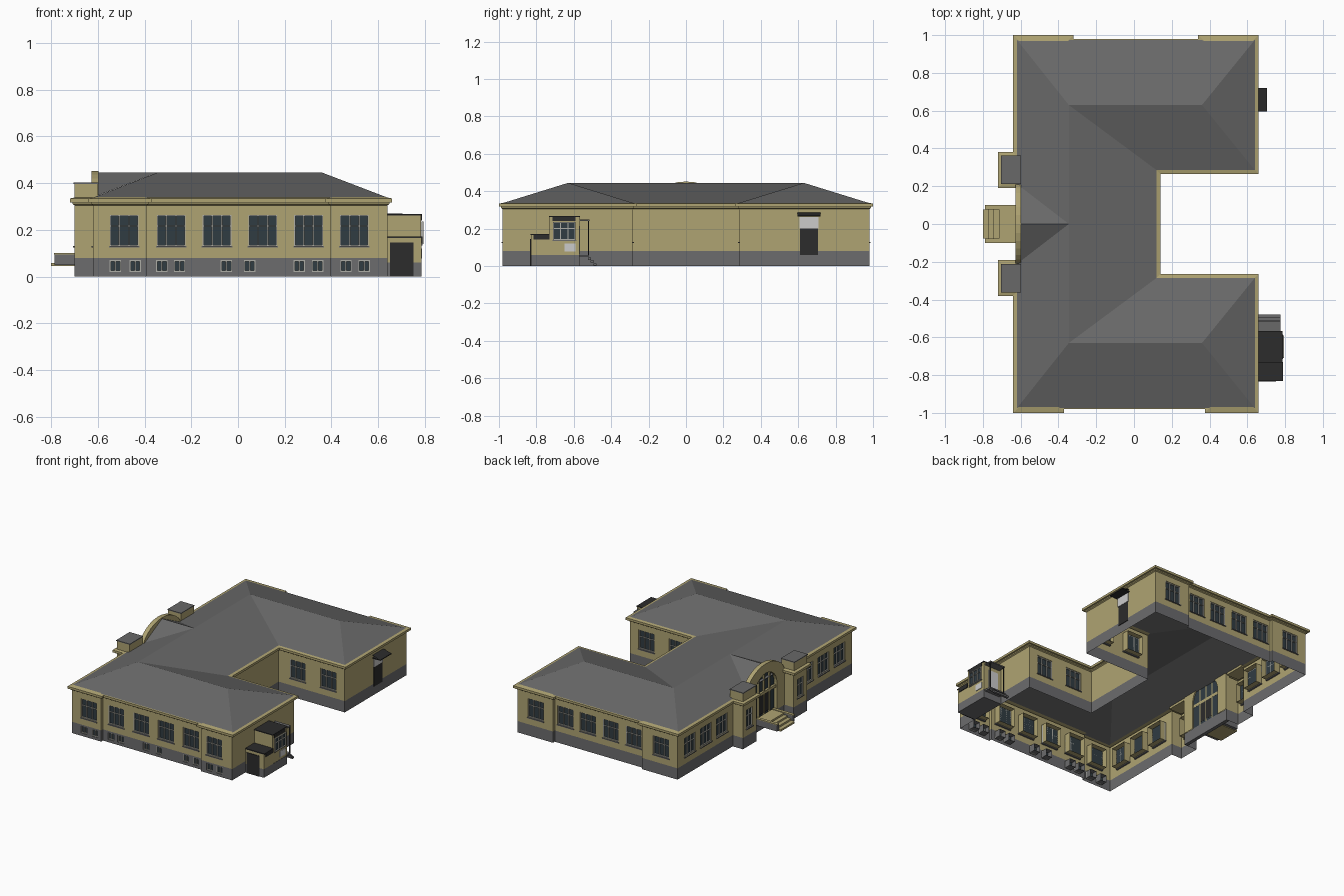
import bpy, bmesh, math
from mathutils import Matrix, Vector

if "Cube" in bpy.data.objects:
    bpy.data.objects.remove(bpy.data.objects["Cube"])

COLORS = {"tan": (.43, .37, .17), "base": (.15, .15, .155), "roof": (.14, .14, .14), "glass": (.03, .045, .055),
          "dark": (.025, .025, .025), "frame": (.42, .42, .38), "white": (.75, .75, .72)}
MATS = {}
for key, c in COLORS.items():
    MATS[key] = bpy.data.materials.new(key)
    MATS[key].diffuse_color = (*c, 1)
parts = {}


def mesh(name, color):
    return parts.setdefault(name, (bmesh.new(), color))[0]


def face(name, color, pts):
    bm = mesh(name, color)
    return bm.faces.new([bm.verts.new(p) for p in pts])


def box(name, color, x0, x1, y0, y1, z0, z1, mat=Matrix()):
    bm = mesh(name, color)
    v = [bm.verts.new(mat @ Vector((x, y, z))) for x in (x0, x1) for y in (y0, y1) for z in (z0, z1)]
    fs = [bm.faces.new([v[i] for i in q]) for q in
          ((0, 1, 3, 2), (4, 6, 7, 5), (0, 4, 5, 1), (2, 3, 7, 6), (0, 2, 6, 4), (1, 5, 7, 3))]
    bmesh.ops.recalc_face_normals(bm, faces=fs)


def frame_matrix(p0, p1):
    # local x runs along the wall, local y points outward
    d = (Vector(p1) - Vector(p0)).normalized()
    return Matrix(((d.x, d.y, 0, p0[0]), (d.y, -d.x, 0, p0[1]), (0, 0, 1, 0), (0, 0, 0, 1)))


def window(m, u, w, z0, z1, lights, transom=True, depth=-.012):
    a, b, t = u - w / 2, u + w / 2, .005
    face("window_glass", "glass", [m @ Vector(p) for p in
         ((a, depth, z0), (b, depth, z0), (b, depth, z1), (a, depth, z1))])

    def bar(x0, x1, y0, y1):
        box("window_frames", "frame", x0, x1, depth, depth + .008, y0, y1, m)
    bar(a, a + t, z0, z1)
    bar(b - t, b, z0, z1)
    bar(a, b, z0, z0 + t)
    bar(a, b, z1 - t, z1)
    for i in range(1, lights):
        c = a + w * i / lights
        bar(c - t * .6, c + t * .6, z0, z1)
    if transom:
        zt = z0 + .64 * (z1 - z0)
        bar(a, b, zt - .002, zt + .002)
        box("window_sills", "base", a - .004, b + .004, depth, .006, z0 - .006, z0, m)


def wall(p0, p1, wins, zmax=.325):
    m, length = frame_matrix(p0, p1), math.dist(p0, p1)
    holes = [(u - w / 2, u + w / 2, a, b) for u, w, a, b in wins]
    us = sorted({0, length, *[h[0] for h in holes], *[h[1] for h in holes]})
    zs = sorted({0, .08, zmax, *[h[2] for h in holes], *[h[3] for h in holes]})
    for u0, u1 in zip(us, us[1:]):
        for z0, z1 in zip(zs, zs[1:]):
            cu, cz = (u0 + u1) / 2, (z0 + z1) / 2
            if any(h[0] < cu < h[1] and h[2] < cz < h[3] for h in holes):
                continue
            nm = ("foundation", "base") if cz < .08 else ("walls", "tan")
            face(*nm, [m @ Vector(p) for p in ((u0, 0, z0), (u1, 0, z0), (u1, 0, z1), (u0, 0, z1))])
    for (u, w, z0, z1), (a, b, _, _) in zip(wins, holes):
        nm = ("foundation", "base") if z0 < .08 else ("walls", "tan")
        ring = [(a, z0), (b, z0), (b, z1), (a, z1)]
        for (ua, za), (ub, zb) in zip(ring, ring[1:] + ring[:1]):
            face(*nm, [m @ Vector(p) for p in ((ua, 0, za), (ua, -.05, za), (ub, -.05, zb), (ub, 0, zb))])
        window(m, u, w, z0, z1, 2 if w < .1 else 3, z0 > .08)


# Outer wall path with the window centres on the segment that follows each corner
X = .62
path = [((-X, -.21), []), ((-.70, -.21), [-.285]), ((-.70, -.36), []), ((-X, -.36), [-.48, -.66, -.84]),
        ((-X, -.98), [-.487]), ((-.39, -.98), []), ((-.39, -.96), [-.286, -.09, .106, .302]),
        ((.395, -.96), []), ((.395, -.98), [.498]), ((.64, -.98), []), ((.64, -.285), [.51, .27]),
        ((.12, -.285), []), ((.12, .285), [.27, .51]), ((.64, .285), []), ((.64, .98), [.495]),
        ((.36, .98), []), ((.36, .96), [.275, .1, -.08, -.26]), ((-.34, .96), []), ((-.34, .98), [-.49]),
        ((-X, .98), [.84, .66, .48]), ((-X, .36), []), ((-.70, .36), [.285]), ((-.70, .21), []), ((-X, .21), [])]
cellar = [-.525, -.44, -.326, -.25, -.05, .05, .262, .341, .462, .54]
pts = [p for p, _ in path]
for (p0, cs), (p1, _) in zip(path, path[1:]):
    ax = 0 if abs(p1[0] - p0[0]) > abs(p1[1] - p0[1]) else 1
    width = .07 if p0[0] == -.70 else .123
    wins = [(abs(c - p0[ax]), width, .13, .264) for c in cs]
    if ax == 0 and p0[1] < -.9:
        wins += [(c - p0[0], .048, .02, .07) for c in cellar if p0[0] < c < p1[0]]
    wall(p0, p1, wins)


# Cornice swept along the wall path with mitred corners
def offset(points, d):
    out = []
    for i, p in enumerate(points):
        ns = []
        for a, b in ((i - 1, i), (i, i + 1)):
            if a >= 0 and b < len(points):
                e = (Vector(points[b]) - Vector(points[a])).normalized()
                ns.append(Vector((e.y, -e.x)))
        n = ns[0] if len(ns) == 1 else ns[0] + ns[1]
        out.append(Vector(p) + n * d)
    return out


profile = [(0, .305), (.008, .31), (.008, .318), (.02, .318), (.02, .334), (-.01, .34)]
rings = [[(*q, z) for q in offset(pts, d)] for d, z in profile]
for r0, r1 in zip(rings, rings[1:]):
    for i in range(len(pts) - 1):
        face("cornice", "tan", (r0[i], r0[i + 1], r1[i + 1], r1[i]))

# Hipped roof over the U plan
E, R = .338, .445
for s in (-1, 1):
    A, B, C, D = (-X, .975 * s, E), (.64, .975 * s, E), (.64, .285 * s, E), (.12, .285 * s, E)
    R1, R2 = (-.345, .63 * s, R), (.36, .63 * s, R)
    gable = [(-.345, 0, R), (-.605, 0, R), (-.605, .2 * s, .345)]
    for f in ((A, B, R2, R1), (B, C, R2), (C, D, R1, R2), gable):
        face("roof", "roof", f if s < 0 else f[::-1])
M = lambda p: (p[0], -p[1], p[2])
face("roof", "roof", (D, R1, M(R1), M(D)))
face("roof", "roof", (M(A), M(R1), R1, A))

# Entrance gable: arched surround with curved top
n = 14
arc = [math.pi * i / n for i in range(n + 1)]
inner = [(.125, .08)] + [(.125 * math.cos(t), .27 + .115 * math.sin(t)) for t in arc] + [(-.125, .08)]
outer = [(.21, .08)] + [(.21 * math.cos(t), .335 + .117 * math.sin(t) ** 1.3) if 0 < i < n else
                        (.21 * (1 if i == 0 else -1), .335) for i, t in enumerate(arc)] + [(-.21, .08)]
xf, xb = -.628, -.597
for i in range(len(inner) - 1):
    (a, b), (c, d) = inner[i:i + 2], outer[i:i + 2]
    for q in ([(xf, *a), (xf, *b), (xf, *d), (xf, *c)], [(xb, *a), (xb, *c), (xb, *d), (xb, *b)],
              [(xf, *c), (xf, *d), (xb, *d), (xb, *c)], [(xf, *a), (xb, *a), (xb, *b), (xf, *b)]):
        face("entrance_arch", "tan", q)
face("entrance_glass", "glass", [(-.605, *p) for p in inner])
box("entrance_base", "base", -.625, -.60, -.21, .21, 0, .08)
for y in (-.06, 0, .06):
    box("entrance_mullions", "tan", -.618, -.604, y - .005, y + .005, .08, .383 if y == 0 else .365)
box("entrance_transom", "tan", -.62, -.604, -.125, .125, .235, .255)
for s in (-1, 1):
    box("entrance_doors", "dark", -.612, -.604, min(.004 * s, .055 * s), max(.004 * s, .055 * s), .1, .235)

# Pier tops
for s in (-1, 1):
    y0, y1 = sorted((.215 * s, .36 * s))
    box("pier_tops", "tan", -.70, -.60, y0, y1, .33, .396)
    box("pier_caps", "roof", -.704, -.597, y0 - .003, y1 + .003, .396, .402)

# Entrance stairs
for s in (-1, 1):
    y0, y1 = sorted((.078 * s, .1 * s))
    box("stair_cheeks", "base", -.785, -.62, y0, y1, .05, .094)
    box("stair_copings", "tan", -.788, -.62, y0, y1, .094, .1)
for i in range(4):
    box("entrance_steps", "tan", -.80 + .028 * i, -.62, -.078, .078, .045 + .0125 * i, .058 + .0125 * i)

# North wing side door with canopy
box("side_door", "dark", .635, .644, .61, .705, .06, .2)
box("side_door_panel", "white", .635, .646, .607, .708, .2, .262)
face("side_canopy", "dark", [(.64, .595, .287), (.703, .595, .27), (.703, .72, .27), (.64, .72, .287)])
box("side_canopy_edge", "dark", .64, .703, .595, .72, .265, .271)

# South wing annex: low cellar entry and higher porch
box("annex_base", "base", .64, .785, -.83, -.57, 0, .06)
box("annex_low", "tan", .64, .785, -.83, -.73, .06, .165)
box("annex_low_roof", "dark", .64, .79, -.832, -.73, .165, .172)
box("annex_low_fascia", "dark", .78, .79, -.815, -.73, .142, .17)
box("annex_door", "dark", .65, .752, -.834, -.825, 0, .146)
box("annex_porch", "tan", .64, .783, -.73, -.57, .06, .262)
box("annex_porch_roof", "dark", .64, .787, -.733, -.567, .262, .268)
box("annex_fascia", "dark", .78, .788, -.715, -.59, .24, .262)
window(frame_matrix((.783, -.73), (.783, -.57)), .08, .12, .14, .235, 3, True, .003)
box("annex_panel", "white", .78, .787, -.65, -.59, .078, .12)
box("porch_door", "white", .67, .745, -.575, -.566, .065, .215)
box("porch_canopy", "roof", .655, .775, -.57, -.515, .242, .25)
for x in (.658, .768):
    box("porch_posts", "dark", x, x + .006, -.524, -.518, .055, .242)
box("porch_landing", "base", .655, .775, -.57, -.52, .048, .06)
for i in range(3):
    box("porch_steps", "base", .655, .775, -.525 + .015 * i, -.508 + .015 * i, .033 - .015 * i, .045 - .015 * i)

# Turn every collected part into an object
for name, (bm, color) in parts.items():
    bmesh.ops.remove_doubles(bm, verts=bm.verts, dist=1e-5) if name in ("roof", "cornice", "entrance_arch") else None
    me = bpy.data.meshes.new(name)
    bm.to_mesh(me)
    bm.free()
    me.materials.append(MATS[color])
    bpy.context.collection.objects.link(bpy.data.objects.new(name, me))

for m in bpy.data.materials:
    if m.users and not m.is_grease_pencil:
        m.use_nodes = True
        m.node_tree.nodes["Principled BSDF"].inputs["Base Color"].default_value = m.diffuse_color
